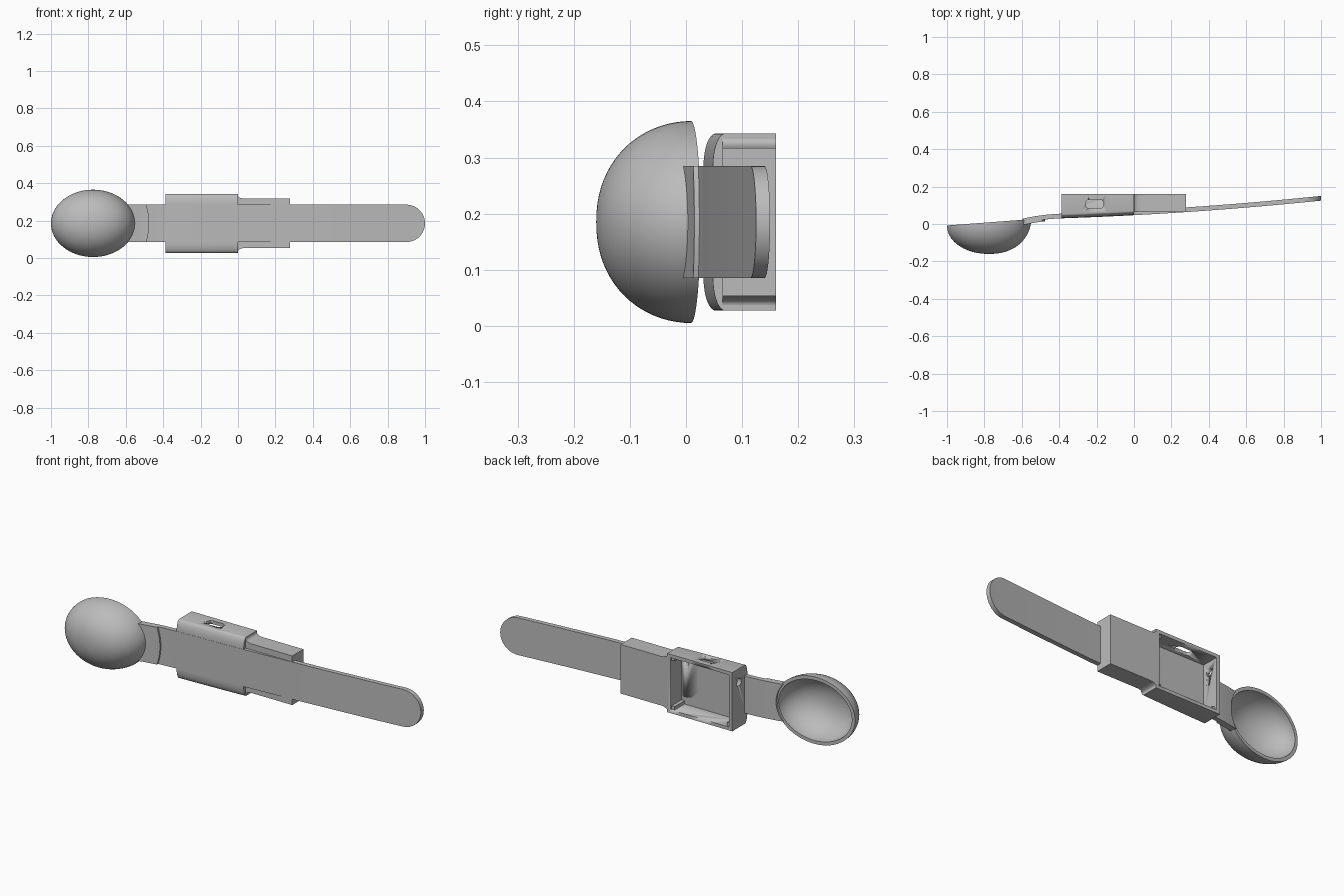
import bpy, bmesh, math
from mathutils import Vector

if "Cube" in bpy.data.objects:
    bpy.data.objects.remove(bpy.data.objects["Cube"], do_unlink=True)

GREY = (0.5, 0.5, 0.5, 1)
mat = bpy.data.materials.new("light_grey")
mat.use_nodes = True
mat.diffuse_color = GREY
mat.node_tree.nodes["Principled BSDF"].inputs["Base Color"].default_value = GREY

ZC = 0.185            # height of the centre line
HALF = 0.1            # half width of the handle
BOWL_X, RX, RZ = -0.775, 0.225, 0.18


def finish(name, bm, smooth=True):
    bmesh.ops.remove_doubles(bm, verts=bm.verts, dist=0.0001)
    bmesh.ops.recalc_face_normals(bm, faces=bm.faces)
    mesh = bpy.data.meshes.new(name)
    bm.to_mesh(mesh)
    bm.free()
    mesh.materials.append(mat)
    ob = bpy.data.objects.new(name, mesh)
    bpy.context.collection.objects.link(ob)
    if smooth:
        bpy.ops.object.select_all(action='DESELECT')
        ob.select_set(True)
        bpy.context.view_layer.objects.active = ob
        bpy.ops.object.shade_smooth_by_angle(angle=math.radians(35))
    return ob


def loft(name, rings):
    """Skin matching closed rings and cap both ends."""
    bm = bmesh.new()
    rows = [[bm.verts.new(p) for p in ring] for ring in rings]
    n = len(rows[0])
    for a, b in zip(rows, rows[1:]):
        for i in range(n):
            j = (i + 1) % n
            bm.faces.new((a[i], a[j], b[j], b[i]))
    bm.faces.new(rows[0])
    bm.faces.new(rows[-1])
    return finish(name, bm)


def box(name, x, y, z):
    return loft(name, [[(a, y[0], z[0]), (a, y[1], z[0]),
                        (a, y[1], z[1]), (a, y[0], z[1])] for a in x])


def cut(ob, cutter):
    mod = ob.modifiers.new("cut", 'BOOLEAN')
    mod.operation = 'DIFFERENCE'
    mod.solver = 'EXACT'
    mod.object = cutter
    bpy.context.view_layer.objects.active = ob
    bpy.ops.object.modifier_apply(modifier=mod.name)


def front_y(x):
    """Gentle bow of the handle's front face."""
    return 0.047 + 0.053 * x + 0.025 * x * x - 0.5 * max(0, -0.39 - x) ** 2


def neck_x(w):
    return BOWL_X + 0.215 * math.sqrt(1 - (w / RZ) ** 2)


def strip(name, end_x, front, back, nx, nz=24):
    """Plate running from the bowl rim to a curved end."""
    bm = bmesh.new()
    grids = []
    for depth in (front, back):
        grid = []
        for j in range(nz + 1):
            w = -HALF * math.cos(math.pi * j / nz)
            a, b = neck_x(w), end_x(w)
            xs = [a + (b - a) * i / nx for i in range(nx + 1)]
            grid.append([bm.verts.new((x, depth(x), ZC + w)) for x in xs])
        grids.append(grid)
        for j in range(nz):
            for i in range(nx):
                bm.faces.new((grid[j][i], grid[j][i + 1],
                              grid[j + 1][i + 1], grid[j + 1][i]))
    f, k = grids
    for j in range(nz):
        for i in (0, nx):
            bm.faces.new((f[j][i], f[j + 1][i], k[j + 1][i], k[j][i]))
    for i in range(nx):
        for j in (0, nz):
            bm.faces.new((f[j][i], f[j][i + 1], k[j][i + 1], k[j][i]))
    return finish(name, bm)


# Hollow bowl with a tilted rim
def bowl_point(r, depth, t, a):
    s, c = math.sin(t) ** 0.92, math.cos(t)
    dx = (RX - r) * s * math.cos(a)
    rim = 0.009 + 0.075 * dx
    return (BOWL_X + dx, rim * (1 - c) - depth * c, ZC + (RZ - r) * s * math.sin(a))


bm = bmesh.new()
SEG, ROWS = 64, 20
profile = [(0, 0.16, math.pi / 2 * i / ROWS) for i in range(ROWS + 1)]
profile += [(0.018, 0.138, math.pi / 2 * i / ROWS) for i in range(ROWS, -1, -1)]
rows = [[bm.verts.new(bowl_point(*p, 2 * math.pi * k / SEG)) for k in range(SEG)]
        for p in profile]
for a, b in zip(rows, rows[1:]):
    for k in range(SEG):
        n = (k + 1) % SEG
        bm.faces.new((a[k], a[n], b[n], b[k]))
finish("bowl", bm)

# Bowed handle with a rounded tip, and the collar under its neck
handle = strip("handle",
               lambda w: 0.9 + 0.1 * math.sqrt(max(0, 1 - (w / HALF) ** 2)),
               front_y, lambda x: front_y(x) + 0.025, 48)
strip("neck_collar", lambda w: -0.475 - 1.6 * w * w,
      lambda x: front_y(x) - 0.009, lambda x: front_y(x) + 0.01, 8)

# Wide half of the case, its front edges rounded over
X0, X1, BACK = -0.387, 0.0, 0.16
rings = []
for i in range(9):
    x = X0 + (X1 - X0) * i / 8
    y = front_y(x) + 0.001
    upper = [(y + 0.022 * (1 - math.cos(t)), 0.1 + 0.058 * math.sin(t))
             for t in (math.pi / 2 * k / 8 for k in range(9))]
    half = upper + [(BACK, 0.158)]
    rings.append([(x, a, ZC + w) for a, w in half]
                 + [(x, a, ZC - w) for a, w in reversed(half)])
case = loft("case_wide", rings)

# Narrow half of the case, flared where it meets the wide half
curve = [(0.04 * (1 - math.cos(t)), 0.148 - 0.016 * math.sin(t))
         for t in (math.pi / 2 * k / 8 for k in range(9))]
outline = [(-0.015, 0.148)] + curve + [(0.277, 0.132)]
outline += [(x, -w) for x, w in reversed(outline)]
loft("case_narrow", [[(x, y, ZC + w) for x, w in outline] for y in (0.065, BACK)])

# Open pocket in the back, a slot in the top and a round hole in the end
PX, PZ = (-0.367, -0.02), (ZC - 0.14, ZC + 0.14)
pocket = box("pocket_cutter", PX, (0.066, 0.2), PZ)
slot_ring = []
for k in range(32):
    t = 2 * math.pi * k / 32
    slot_ring.append((-0.21 + math.copysign(0.028, math.cos(t)) + 0.02 * math.cos(t),
                      0.107 + math.copysign(0.003, math.sin(t + 0.01)) + 0.02 * math.sin(t)))
slot = loft("slot_cutter", [[(x, y, z) for x, y in slot_ring] for z in (0.28, 0.4)])
hole = loft("hole_cutter", [[(x, 0.105 + 0.02 * math.cos(math.pi * k / 12),
                              0.27 + 0.02 * math.sin(math.pi * k / 12))
                             for k in range(24)] for x in (-0.45, -0.33)])
cut(handle, pocket)
for cutter in (pocket, slot, hole):
    cut(case, cutter)
for cutter in (pocket, slot, hole):
    cutter.hide_render = True
    bpy.data.objects.remove(cutter, do_unlink=True)

# Small posts in the pocket corners
S = 0.018
for i, x in enumerate((PX[0], PX[1] - S)):
    for j, z in enumerate((PZ[0], PZ[1] - S)):
        if (i, j) != (0, 1):
            box("pocket_post", (x, x + S), (0.06, 0.15), (z, z + S))
